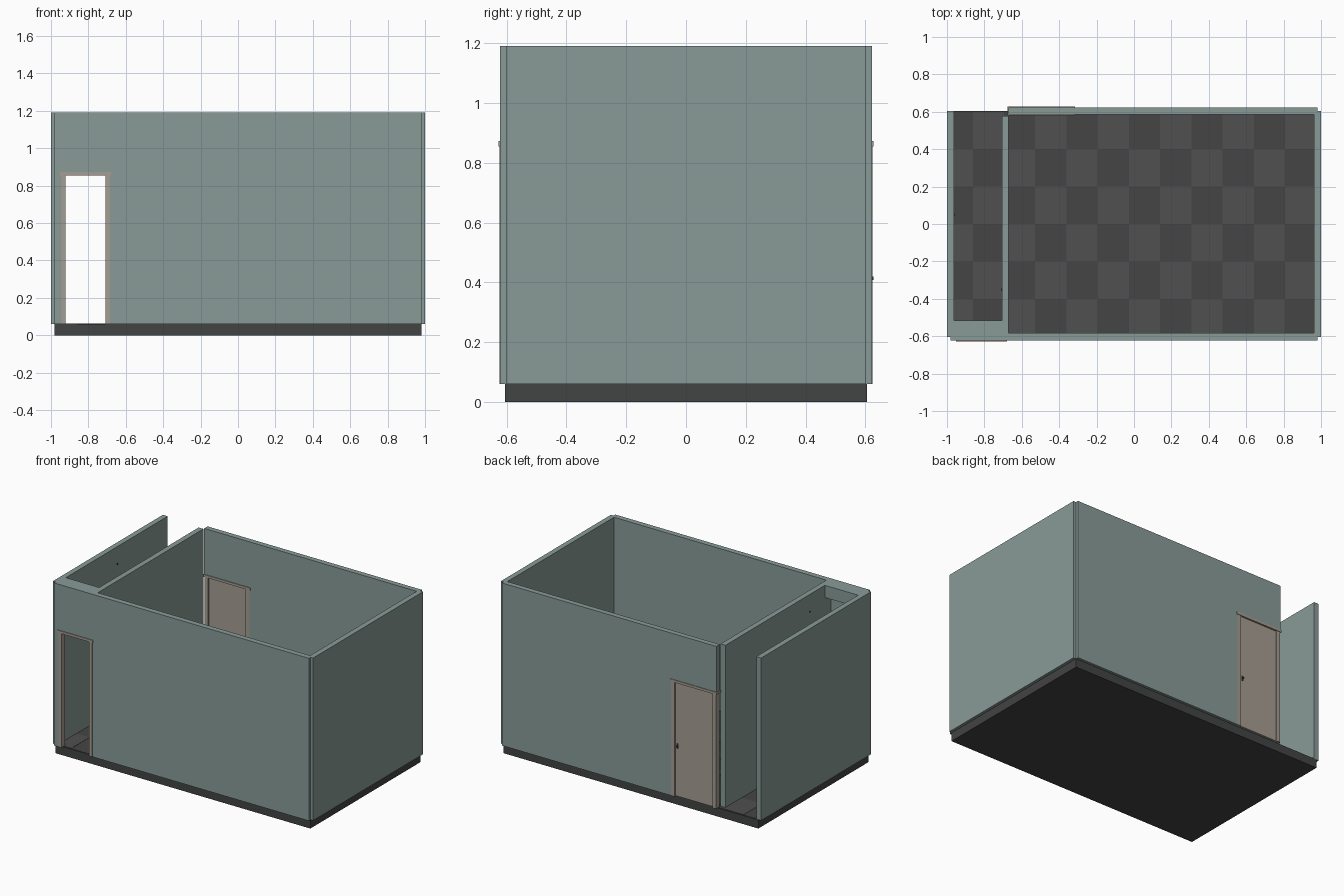
import bpy, bmesh, math

if "Cube" in bpy.data.objects:
    bpy.data.objects.remove(bpy.data.objects["Cube"])


def material(name, rgb):
    m = bpy.data.materials.new(name)
    m.diffuse_color = (*rgb, 1)
    m.use_nodes = True
    m.node_tree.nodes["Principled BSDF"].inputs["Base Color"].default_value = m.diffuse_color
    return m


WALL = material("wall_green", (0.25, 0.33, 0.31))
SLAB = material("slab_dark", (0.055, 0.057, 0.056))
TILE_A = material("tile_light", (0.08, 0.08, 0.08))
TILE_B = material("tile_dark", (0.06, 0.06, 0.06))
WOOD = material("frame_beige", (0.38, 0.34, 0.29))
METAL = material("metal_dark", (0.04, 0.04, 0.04))


def finish(name, bm, mat):
    bmesh.ops.recalc_face_normals(bm, faces=bm.faces)
    me = bpy.data.meshes.new(name)
    bm.to_mesh(me)
    bm.free()
    me.materials.append(mat)
    ob = bpy.data.objects.new(name, me)
    bpy.context.collection.objects.link(ob)
    return ob


def add_box(bm, x, y, z):
    vs = bmesh.ops.create_cube(bm, size=1)["verts"]
    for v in vs:
        v.co = [(a + b) / 2 + c * (b - a) for (a, b), c in zip((x, y, z), v.co)]


def box(name, mat, x, y, z):
    bm = bmesh.new()
    add_box(bm, x, y, z)
    return finish(name, bm, mat)


def wall_profile(name, pts, y0, y1):
    """Wall outline in x-z, extruded along y."""
    bm = bmesh.new()
    face = bm.faces.new([bm.verts.new((x, y0, z)) for x, z in pts])
    ext = bmesh.ops.extrude_face_region(bm, geom=[face])
    for v in ext["geom"]:
        if isinstance(v, bmesh.types.BMVert):
            v.co.y = y1
    return finish(name, bm, WALL)


def cylinder(name, mat, loc, r, depth, axis):
    rot = (0, math.pi / 2, 0) if axis == "x" else (math.pi / 2, 0, 0)
    bpy.ops.mesh.primitive_cylinder_add(vertices=16, radius=r, depth=depth, location=loc, rotation=rot)
    ob = bpy.context.object
    ob.name = name
    ob.data.materials.append(mat)
    bpy.ops.object.shade_smooth_by_angle()


def door_frame(name, x0, x1, y, w):
    """Two posts and a slightly wider head piece."""
    bm = bmesh.new()
    add_box(bm, (x0, x0 + w), y, (F, 0.855))
    add_box(bm, (x1 - w, x1), y, (F, 0.855))
    add_box(bm, (x0 - 0.007, x1 + 0.007), (y[0] - 0.003, y[1] + 0.003), (0.855, 0.872))
    finish(name, bm, WOOD)


F, T = 0.06, 1.19

# Floor slab and checkered tiles
box("floor_slab", SLAB, (-0.98, 0.98), (-0.605, 0.605), (0, F))
light, dark = bmesh.new(), bmesh.new()
size = 0.167
for i in range(12):
    xa, xb = max(0.975 - size * (i + 1), -0.975), 0.975 - size * i
    for j in range(6):
        ya = -0.6 + 0.2 * j
        odd = (i + j) % 2
        add_box(light if odd else dark, (xa, xb), (ya, ya + 0.2), (F - 0.01, F + (0.003 if odd else 0.0015)))
finish("light_tiles", light, TILE_A)
finish("dark_tiles", dark, TILE_B)

# Side walls and the partition between hallway and room
box("left_wall", WALL, (-1, -0.963), (-0.603, 0.603), (F, T))
box("right_wall", WALL, (0.963, 1), (-0.603, 0.603), (F, T))
box("partition_wall", WALL, (-0.707, -0.67), (-0.585, 0.577), (F, T))

# Front wall with doorway, back wall with doorway at its end
wall_profile("front_wall", [(-0.98, F), (-0.945, F), (-0.945, 0.865), (-0.685, 0.865),
                            (-0.685, F), (0.98, F), (0.98, T), (-0.98, T)], -0.622, -0.584)
wall_profile("back_wall", [(-0.325, F), (0.98, F), (0.98, T), (-0.67, T),
                           (-0.67, 0.865), (-0.325, 0.865)], 0.586, 0.623)
box("hallway_beam", WALL, (-0.963, -0.707), (-0.584, -0.515), (1.105, T))

# Door frames and closed back door
door_frame("front_door_frame", -0.945, -0.685, (-0.624, -0.582), 0.023)
door_frame("back_door_frame", -0.668, -0.322, (0.584, 0.624), 0.028)
box("back_door_leaf", WOOD, (-0.64, -0.35), (0.594, 0.615), (F + 0.004, 0.855))

# Handle plates and knobs on both sides of the door
for side, y, s in (("outer", 0.615, 1), ("inner", 0.594, -1)):
    box(side + "_handle_plate", METAL, (-0.374, -0.36), sorted((y, y + s * 0.003)), (0.395, 0.43))
    cylinder(side + "_knob", METAL, (-0.367, y + s * 0.007, 0.413), 0.006, 0.012, "y")

# Small wall pegs in the hallway
cylinder("left_wall_peg", METAL, (-0.962, 0.05, 1.07), 0.006, 0.006, "x")
cylinder("partition_peg", METAL, (-0.708, -0.35, 1.07), 0.006, 0.006, "x")
